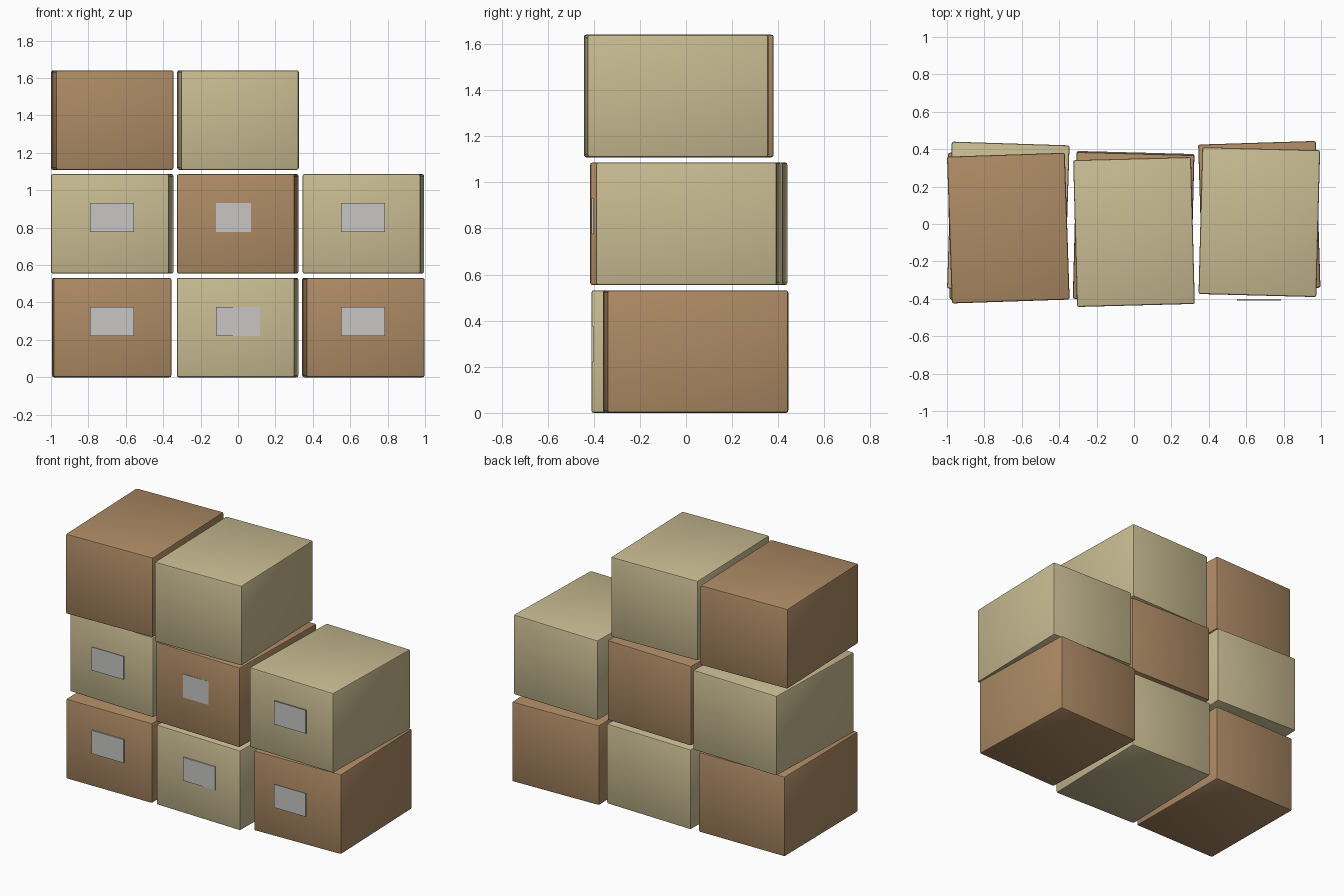
import bpy

cube = bpy.data.objects.get("Cube")
if cube:
    bpy.data.objects.remove(cube, do_unlink=True)


def material(name, rgb):
    mat = bpy.data.materials.new(name)
    mat.use_nodes = True
    mat.diffuse_color = (*rgb, 1)
    mat.node_tree.nodes["Principled BSDF"].inputs["Base Color"].default_value = (*rgb, 1)
    return mat


BROWN = material("brown cardboard", (0.42, 0.255, 0.128))
TAN = material("tan cardboard", (0.578, 0.497, 0.285))
GREY = material("grey label", (0.571, 0.565, 0.55))

WIDTH, DEPTH, HEIGHT, PITCH = 0.63, 0.785, 0.532, 0.5545


def block(name, size, location, mat, turn=0.0, bevel=0.0):
    bpy.ops.mesh.primitive_cube_add(size=1, location=location, rotation=(0, 0, turn))
    obj = bpy.context.object
    obj.name = name
    obj.scale = size
    bpy.ops.object.transform_apply(location=False, rotation=False, scale=True)
    obj.data.materials.append(mat)
    if bevel:
        mod = obj.modifiers.new("rounded edges", "BEVEL")
        mod.width = bevel
        mod.segments = 2
        bpy.ops.object.modifier_apply(modifier=mod.name)
        bpy.ops.object.shade_smooth_by_angle()
    return obj


# Each carton: row, column, centre x, centre y, turn about z
cartons = [
    ("bottom", "right", -0.675, -0.008, 0.01),
    ("bottom", "middle", -0.002, -0.01, -0.026),
    ("bottom", "left", 0.67, 0.042, 0.031),
    ("centre", "right", -0.672, 0.038, -0.032),
    ("centre", "middle", -0.002, -0.0155, -0.026),
    ("centre", "left", 0.67, 0.01, -0.026),
    ("top", "right", -0.672, -0.022, 0.033),
    ("top", "middle", 0.0, -0.043, 0.026),
]
rows = ["bottom", "centre", "top"]
label_x = {"right": -0.673, "middle": 0.0, "left": 0.668}

for i, (row, column, x, y, turn) in enumerate(cartons):
    base = rows.index(row) * PITCH
    # Colours alternate through the stack
    block(f"{row}_{column}_carton", (WIDTH, DEPTH, HEIGHT),
          (x, y, base + HEIGHT / 2), TAN if i % 2 else BROWN, turn, 0.01)
    # Labels on the two lower rows, square to the front
    if row != "top":
        block(f"{row}_{column}_label", (0.235, 0.008, 0.155),
              (label_x[column], -0.406, base + 0.299), GREY)
